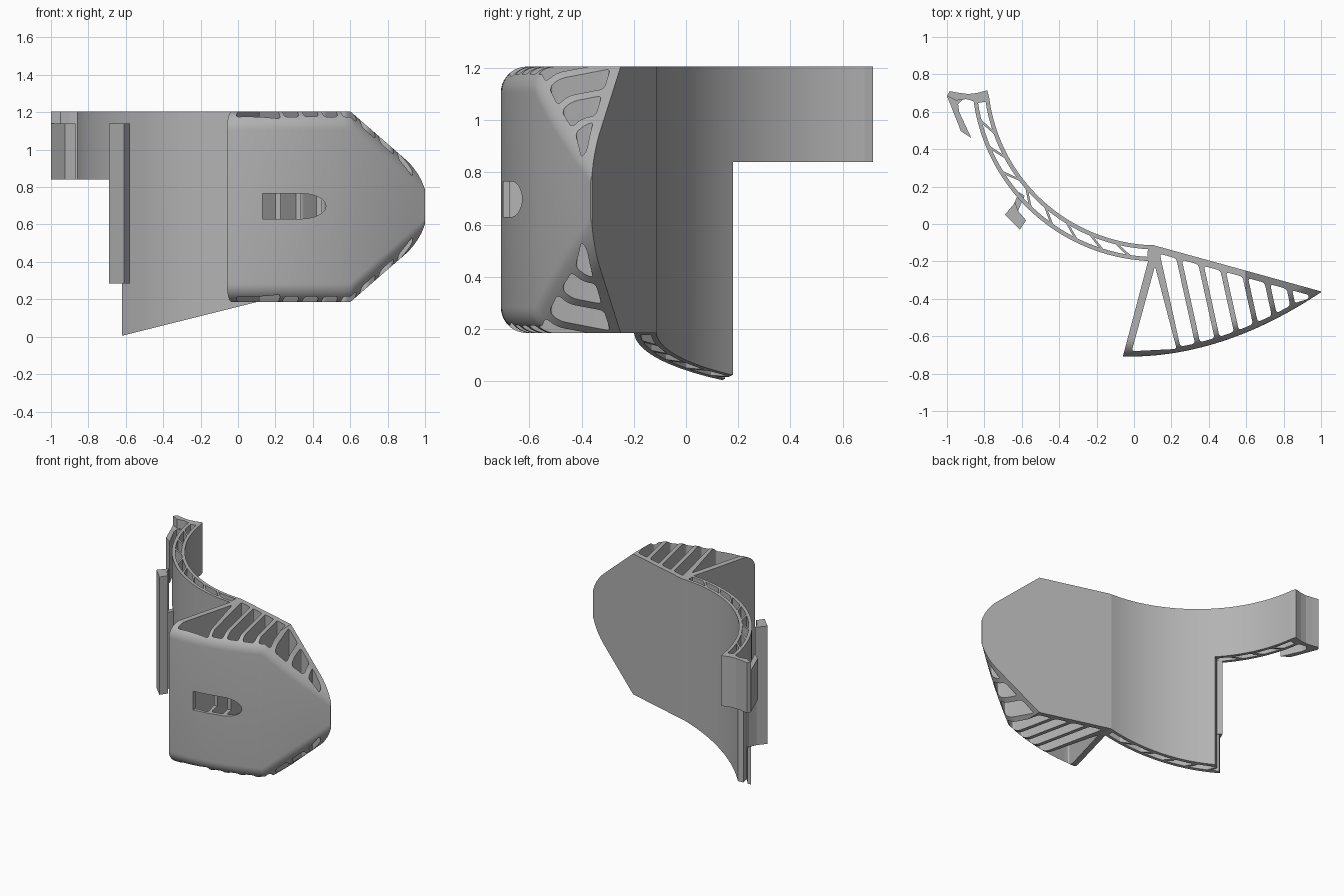
import bpy, bmesh
from math import sin, cos, pi, radians, sqrt

if "Cube" in bpy.data.objects:
    bpy.data.objects.remove(bpy.data.objects["Cube"], do_unlink=True)

grey = bpy.data.materials.new("plain_grey")
grey.use_nodes = True
grey.diffuse_color = (0.45, 0.45, 0.45, 1)
grey.node_tree.nodes["Principled BSDF"].inputs["Base Color"].default_value = (0.45, 0.45, 0.45, 1)

TOP, LOW, MID = 1.205, 0.84, 0.695


def to_object(name, bm):
    bmesh.ops.recalc_face_normals(bm, faces=bm.faces)
    mesh = bpy.data.meshes.new(name)
    bm.to_mesh(mesh)
    bm.free()
    mesh.materials.append(grey)
    obj = bpy.data.objects.new(name, mesh)
    bpy.context.collection.objects.link(obj)
    return obj


def add_prism(bm, pts, lo, hi, axis="z", corner=0):
    """Extrude an outline along z (plan outline) or y (front outline)."""
    place = (lambda p, t: (p[0], p[1], t)) if axis == "z" else (lambda p, t: (p[0], t, p[1]))
    a = [bm.verts.new(place(p, lo)) for p in pts]
    b = [bm.verts.new(place(p, hi)) for p in pts]
    bm.faces.new(a)
    bm.faces.new(b[::-1])
    n = len(pts)
    for i in range(n):
        bm.faces.new((a[i], a[(i + 1) % n], b[(i + 1) % n], b[i]))
    if corner:
        edges = [bm.edges.get((u, v)) for u, v in zip(a, b)]
        bmesh.ops.bevel(bm, geom=edges, offset=corner, segments=4, profile=0.5,
                        affect="EDGES", clamp_overlap=True)


def prism(name, pts, lo, hi, axis="z", corner=0):
    bm = bmesh.new()
    add_prism(bm, pts, lo, hi, axis, corner)
    return to_object(name, bm)


def select(obj):
    bpy.ops.object.select_all(action="DESELECT")
    obj.select_set(True)
    bpy.context.view_layer.objects.active = obj


def cut(obj, cutter):
    """Subtract the cutter and throw it away."""
    mod = obj.modifiers.new("cut", "BOOLEAN")
    mod.operation, mod.solver, mod.object = "DIFFERENCE", "EXACT", cutter
    select(obj)
    bpy.ops.object.modifier_apply(modifier=mod.name)
    bpy.data.objects.remove(cutter, do_unlink=True)


def smooth(obj):
    select(obj)
    bpy.ops.object.shade_smooth_by_angle(angle=radians(25))


# Curved double-skinned wall
R_IN, R_OUT = 0.908, 0.993


def polar(r, deg):
    return (0.126 + r * cos(radians(deg)), 0.794 + r * sin(radians(deg)))


def arc(r, a, b, n):
    return [polar(r, a + (b - a) * i / n) for i in range(n + 1)]


START, END = 187, 268.5
wall = prism("curved_wall", arc(R_IN, START, END, 48) + arc(R_OUT, END, START, 48), -0.2, TOP)

# Hollow cells between the skins, leaving slanted ribs
bm = bmesh.new()
COUNT = 9
step = (END - START - 2) / COUNT


def rib(i):
    mid = START + 1 + i * step
    lean = 0 if i in (0, COUNT) else (2 if mid < 222 else -2)
    return mid, lean


for i in range(COUNT):
    (a, la), (b, lb) = rib(i), rib(i + 1)
    inner = arc(R_IN + 0.022, a + la + 0.7, b + lb - 0.7, 5)
    outer = arc(R_OUT - 0.022, b - lb - 0.7, a - la + 0.7, 5)
    add_prism(bm, inner + outer, -0.5, 1.5)
cut(wall, to_object("cells", bm))

# Slanted lower edge, and the raised underside of the arm
cut(wall, prism("slant", [(-1.2, -0.5), (0.3, -0.5), (0.3, 0.235), (-0.62, 0.005), (-1.2, -0.14)],
                -0.6, 1.2, "y"))
cut(wall, prism("underside", [(-0.82, 0.04), (-0.5, 0.2), (-0.5, 0.9), (-1.2, 0.9), (-1.2, 0.04)],
                -0.6, LOW))
smooth(wall)


# Wedge-shaped pad, lofted along x with a rounded front rim
def back_y(x):
    return -0.112 - 0.276 * (x - 0.1)


def front_y(x):
    return min(-0.709 + 0.325 * (x + 0.03) ** 2, back_y(x) - 0.005)


R = 0.1


def section(x):
    yf = front_y(x)
    length = back_y(x) - yf
    half = 0.51 - max(0, x - 0.6) * 0.87
    depth = min(R, length * 0.95)
    ds = [depth * (1 - cos(pi / 2 * k / 10)) for k in range(11)] + [length]
    upper = []
    for d in ds:
        e = max(0, R - d)
        upper.append((yf + d, half - R + sqrt(R * R - e * e)))
    return [(x, y, MID + z) for y, z in upper] + [(x, y, MID - z) for y, z in reversed(upper)]


xs = [-0.08 + 0.04 * i for i in range(17)] + [0.6 + 0.02 * i for i in range(21)]
bm = bmesh.new()
rows = [[bm.verts.new(p) for p in section(x)] for x in xs]
for r, s in zip(rows, rows[1:]):
    for j in range(len(r)):
        k = (j + 1) % len(r)
        bm.faces.new((r[j], r[k], s[k], s[j]))
bm.faces.new(rows[0])
bm.faces.new(rows[-1][::-1])
pad = to_object("wedge_pad", bm)

# Slanted side of the pad
cut(pad, prism("side", [(-0.5, -0.9), (-0.11, -0.9), (0.125, -0.01), (-0.5, -0.01)], -0.5, 2))

# Through slots between the parallel ribs, plus one triangular bay
bm = bmesh.new()
add_prism(bm, [(0.112, -0.225), (-0.012, -0.68), (0.228, -0.668)], -0.5, 2, "z", 0.015)


def slot_side(x):
    """Back and front ends of a slanted slot side starting at x."""
    top = back_y(x) - 0.037
    y = top
    while y > front_y(x + 0.22 * (top - y)) + 0.03 and y > -0.8:
        y -= 0.002
    return (x, top), (x + 0.22 * (top - y), y)


for i in range(7):
    x = 0.182 + 0.118 * i
    (a, b), (c, d) = slot_side(x - 0.044), slot_side(x + 0.044)
    if c[1] - d[1] < 0.02:
        d = (d[0], c[1] - 0.02)
    add_prism(bm, [a, b, d, c], -0.5, 2, "z", 0.016)
cut(pad, to_object("slots", bm))

# Strap window in the front skin
window = [(0.13, 0.63), (0.34, 0.63)]
window += [(0.34 + 0.13 * cos(t), MID + 0.003 + 0.067 * sin(t))
           for t in [-pi / 2 + pi * k / 16 for k in range(1, 16)]]
window += [(0.34, 0.765), (0.13, 0.765)]
cut(pad, prism("window", window, -0.9, -0.56, "y"))
smooth(pad)

# Arm end cap and hook
prism("end_cap", [(-1, 0.685), (-0.985, 0.71), (-0.94, 0.702), (-0.888, 0.695), (-0.84, 0.7),
                  (-0.785, 0.715), (-0.775, 0.68), (-0.83, 0.65), (-0.9, 0.668), (-0.95, 0.66)], LOW, TOP)
prism("hook", [(-1, 0.685), (-0.925, 0.495), (-0.87, 0.46), (-0.935, 0.60), (-0.94, 0.64),
               (-0.91, 0.67), (-0.95, 0.69)], LOW, 1.14)

# Upright clip bar and its stem
prism("clip_bar", [(-0.635, 0.115), (-0.69, 0.05), (-0.61, -0.03), (-0.577, 0.02), (-0.62, 0.07)],
      0.285, 1.14)
prism("clip_stem", [(-0.615, 0.17), (-0.585, 0.15), (-0.62, 0.07), (-0.645, 0.1)], 0.285, LOW)
